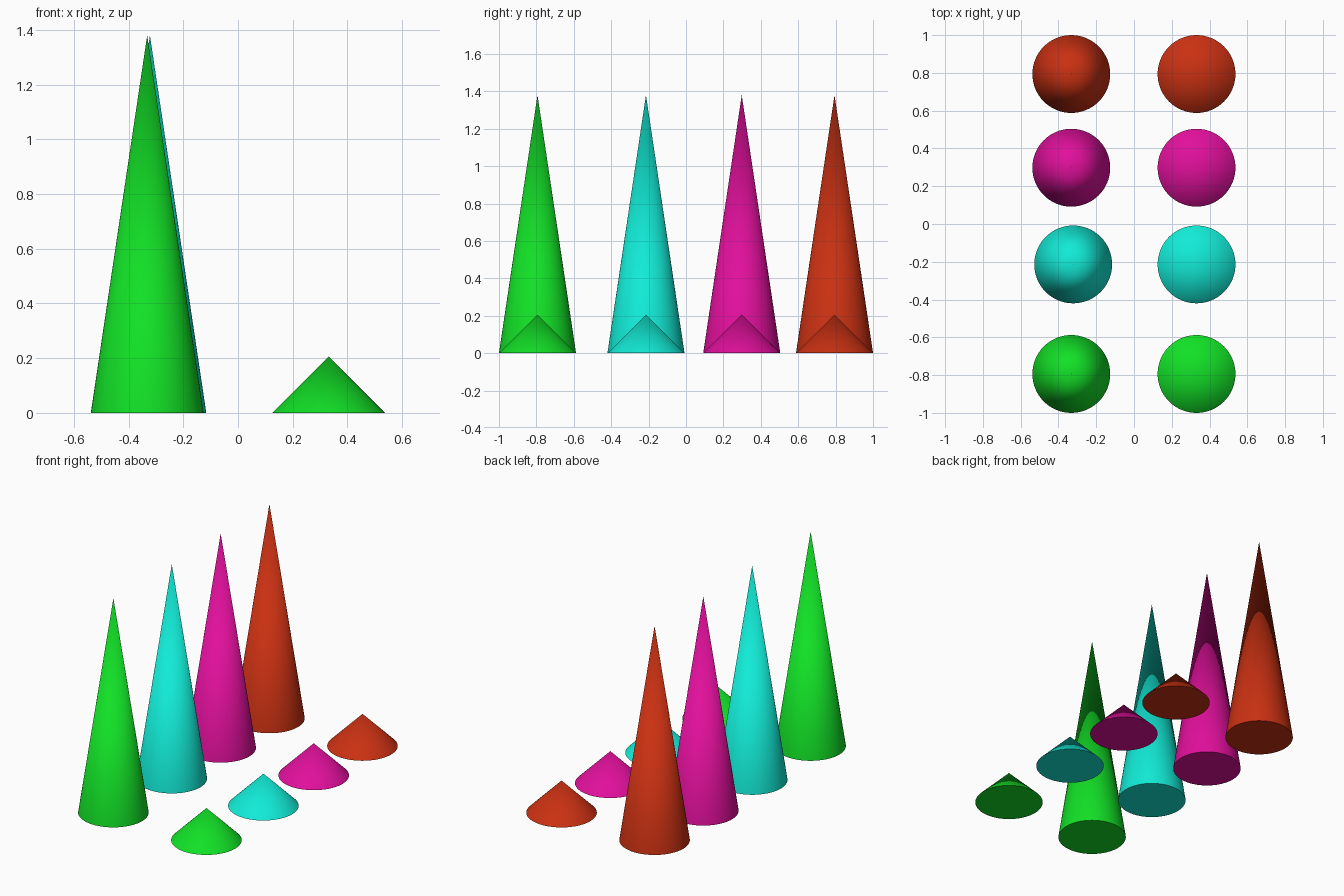
import bpy
import math

if "Cube" in bpy.data.objects:
    bpy.data.objects.remove(bpy.data.objects["Cube"])

RADIUS = 0.206
TALL, SHORT = 1.38, 0.206


def srgb(r, g, b):
    """Convert a display colour to linear RGBA."""
    lin = [c / 12.92 if c <= 0.04045 else ((c + 0.055) / 1.055) ** 2.4 for c in (r, g, b)]
    return (*lin, 1.0)


def cone(name, x, y, height, mat):
    bpy.ops.mesh.primitive_cone_add(vertices=64, radius1=RADIUS, radius2=0, depth=height,
                                    location=(x, y, height / 2))
    ob = bpy.context.object
    ob.name = name
    ob.data.materials.append(mat)
    bpy.ops.object.shade_smooth_by_angle(angle=math.radians(30))


# Rows from front to back: colour name, y, x of the tall cone, display colour
rows = [
    ("green", -0.794, -0.332, (0.07, 0.88, 0.15)),
    ("cyan", -0.214, -0.322, (0.07, 0.92, 0.84)),
    ("magenta", 0.298, -0.332, (0.88, 0.06, 0.61)),
    ("red", 0.794, -0.332, (0.79, 0.19, 0.07)),
]

# One tall and one short cone per row
for colour, y, tall_x, rgb in rows:
    mat = bpy.data.materials.new(colour)
    mat.diffuse_color = srgb(*rgb)
    mat.use_nodes = True
    mat.node_tree.nodes["Principled BSDF"].inputs["Base Color"].default_value = mat.diffuse_color
    cone(f"tall_cone_{colour}", tall_x, y, TALL, mat)
    cone(f"short_cone_{colour}", 0.331, y, SHORT, mat)
